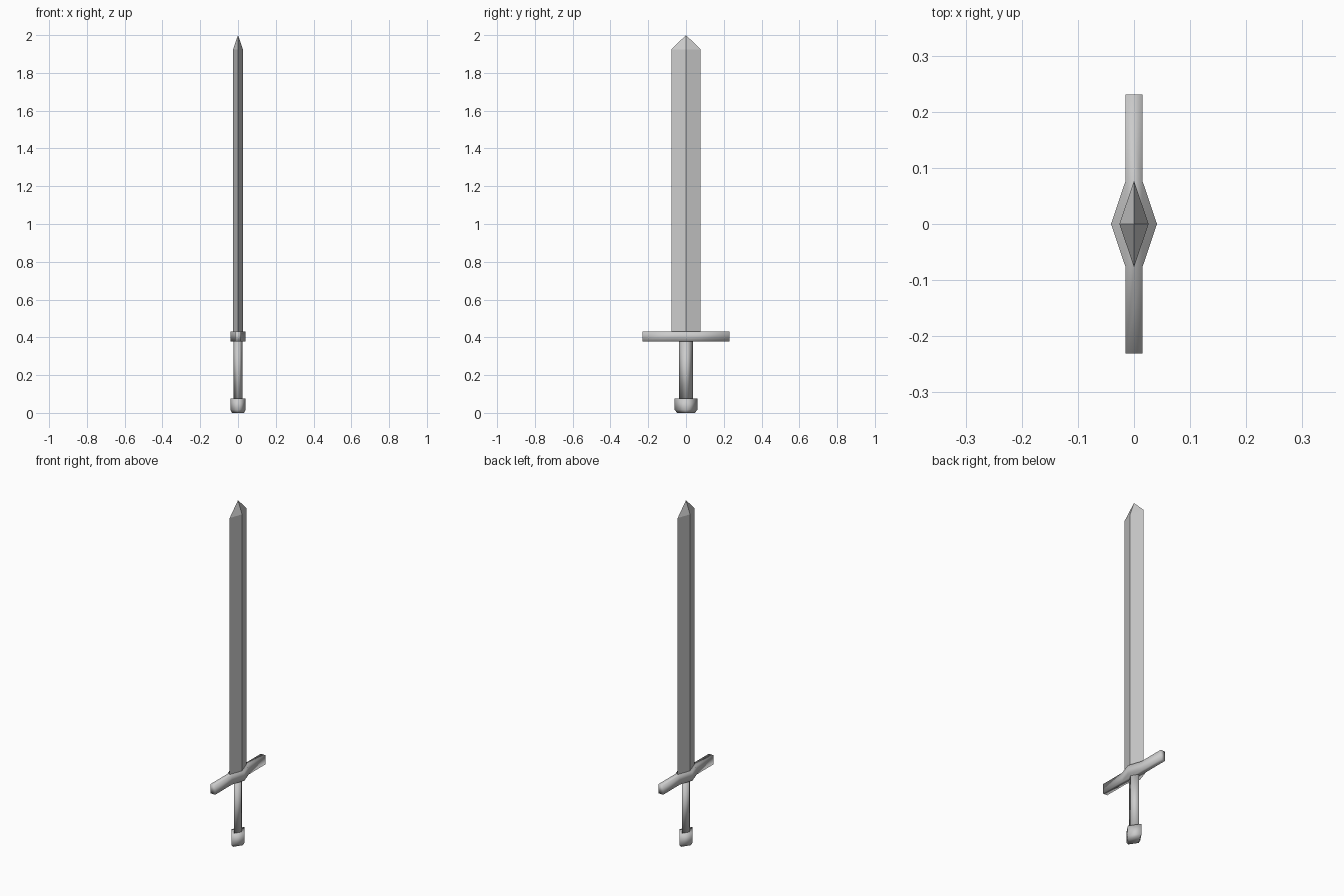
import bpy

if "Cube" in bpy.data.objects:
    bpy.data.objects.remove(bpy.data.objects["Cube"])


def rhombus(hx, hy):
    return [(hx, 0), (0, hy), (-hx, 0), (0, -hy)]


def loft(name, rings, apex=None, smooth=False):
    """Skin a stack of (outline, z) rings, capped flat or brought to an apex."""
    n = len(rings[0][0])
    verts = [(x, y, z) for outline, z in rings for x, y in outline]
    faces = [tuple(reversed(range(n)))]
    for r in range(len(rings) - 1):
        a, b = r * n, (r + 1) * n
        for i in range(n):
            j = (i + 1) % n
            faces.append((a + i, a + j, b + j, b + i))
    top = (len(rings) - 1) * n
    if apex is None:
        faces.append(tuple(range(top, top + n)))
    else:
        verts.append((0, 0, apex))
        faces += [(top + i, top + (i + 1) % n, len(verts) - 1) for i in range(n)]
    mesh = bpy.data.meshes.new(name)
    mesh.from_pydata(verts, [], faces)
    mesh.polygons.foreach_set("use_smooth", [smooth] * len(mesh.polygons))
    obj = bpy.data.objects.new(name, mesh)
    bpy.context.collection.objects.link(obj)
    return obj


# Blade: diamond section with a pointed tip
edge = rhombus(0.026, 0.077)
loft("blade", [(edge, 0.425), (edge, 1.925)], apex=2.0)

# Crossguard: straight bar swelling to a diamond at the middle
half = [(0.015, -0.231), (0.015, -0.077), (0.041, 0), (0.015, 0.077), (0.015, 0.231)]
bar = half + [(-x, y) for x, y in reversed(half)]
loft("crossguard", [(bar, 0.378), (bar, 0.432)], smooth=True)

# Grip: slim diamond rod
rod = rhombus(0.023, 0.038)
loft("grip", [(rod, 0.07), (rod, 0.383)], smooth=True)

# Pommel: diamond block with a chamfered underside
block = rhombus(0.041, 0.061)
loft("pommel", [(rhombus(0.031, 0.046), 0.0), (block, 0.016), (block, 0.075)], smooth=True)
